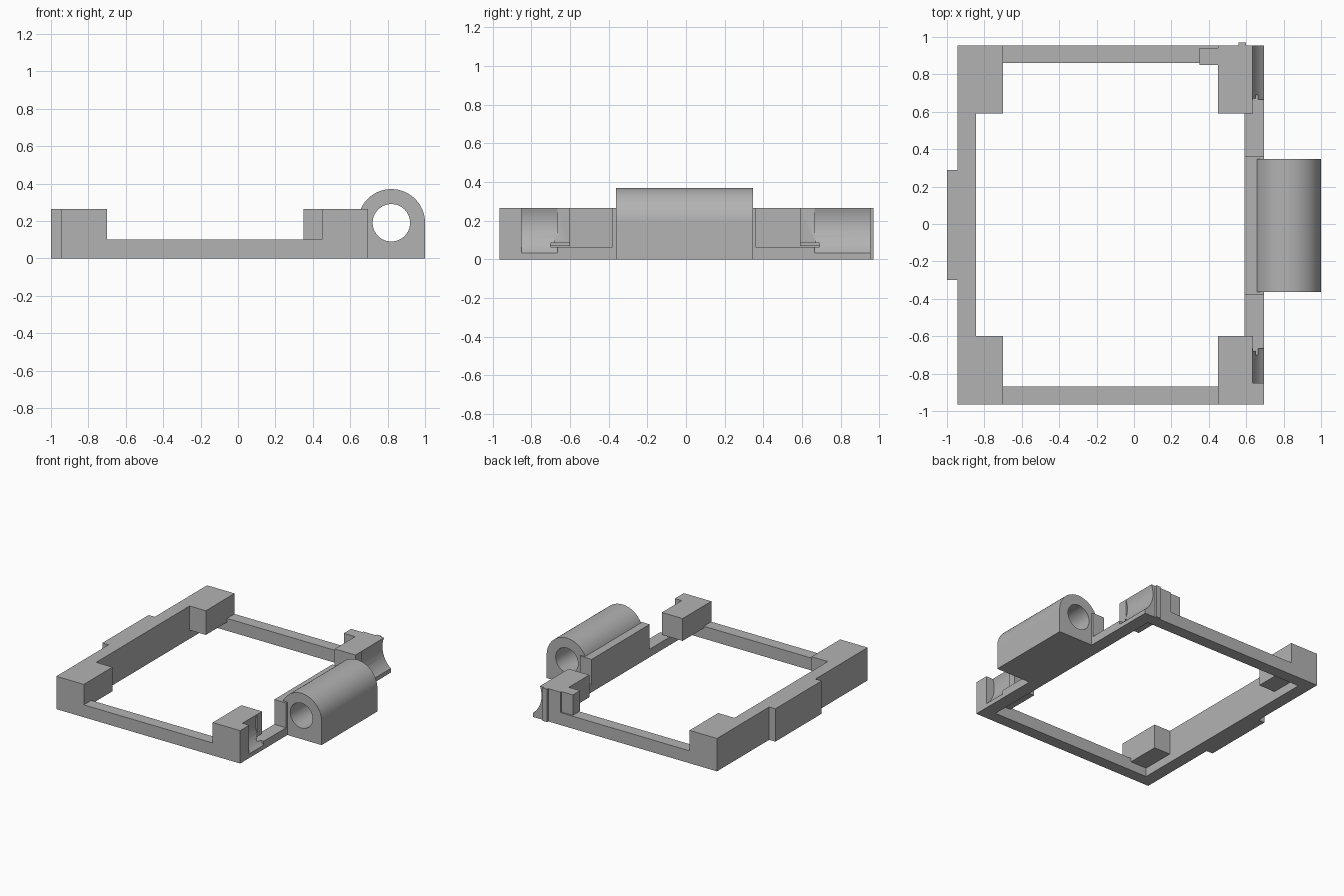
import bpy, bmesh, math
from mathutils import Vector

if "Cube" in bpy.data.objects:
    bpy.data.objects.remove(bpy.data.objects["Cube"], do_unlink=True)

grey = bpy.data.materials.new("light grey plastic")
grey.use_nodes = True
grey.diffuse_color = (0.45, 0.45, 0.45, 1)
grey.node_tree.nodes["Principled BSDF"].inputs["Base Color"].default_value = (0.45, 0.45, 0.45, 1)


def prism(name, outline, axis, lo, hi):
    """Extrude a 2D outline along an axis; the outline uses the other two axes in order."""
    bm = bmesh.new()
    verts = []
    for p in outline:
        co = list(p)
        co.insert(axis, lo)
        verts.append(bm.verts.new(co))
    face = bm.faces.new(verts)
    ext = bmesh.ops.extrude_face_region(bm, geom=[face])
    step = Vector((0, 0, 0))
    step[axis] = hi - lo
    bmesh.ops.translate(bm, vec=step, verts=[g for g in ext["geom"] if isinstance(g, bmesh.types.BMVert)])
    bmesh.ops.recalc_face_normals(bm, faces=bm.faces)
    mesh = bpy.data.meshes.new(name)
    bm.to_mesh(mesh)
    bm.free()
    mesh.materials.append(grey)
    ob = bpy.data.objects.new(name, mesh)
    bpy.context.collection.objects.link(ob)
    return ob


def box(name, x, y, z):
    return prism(name, [(x[0], y[0]), (x[1], y[0]), (x[1], y[1]), (x[0], y[1])], 2, *z)


def arc(cx, cz, r, start, end, n):
    return [(cx + r * math.cos(start + (end - start) * i / n),
             cz + r * math.sin(start + (end - start) * i / n)) for i in range(n + 1)]


def rod(radius, y0, y1):
    """Round cutter along the hinge axis."""
    return prism("hinge_cutter", arc(HX, HZ, radius, 0, 2 * math.pi, 64)[:-1], 1, y0, y1)


def cut(ob, cutters):
    for c in cutters:
        mod = ob.modifiers.new("cut", 'BOOLEAN')
        mod.operation = 'DIFFERENCE'
        mod.solver = 'EXACT'
        mod.object = c
        bpy.context.view_layer.objects.active = ob
        bpy.ops.object.modifier_apply(modifier=mod.name)


def smooth(ob):
    bpy.ops.object.select_all(action='DESELECT')
    ob.select_set(True)
    bpy.context.view_layer.objects.active = ob
    bpy.ops.object.shade_smooth_by_angle(angle=math.radians(30))


HX, HZ = 0.82, 0.19           # hinge axis
TOP = 0.265                   # height of walls and corners
FRONT, BACK = -0.965, 0.955   # outer ends of the frame

# Left wall with its outer tab
box("left_wall", (-0.945, -0.845), (FRONT, BACK), (0, TOP))
box("left_tab", (-1.0, -0.945), (-0.3, 0.29), (0, TOP))

# Low front and back rails
box("front_rail", (-0.845, 0.59), (FRONT, -0.87), (0, 0.1))
box("back_rail", (-0.845, 0.59), (0.86, BACK), (0, 0.1))

# Left corner blocks, overhanging the opening
for name, y in (("front", (FRONT, -0.6)), ("back", (0.59, BACK))):
    box(name + "_left_corner", (-0.845, -0.7), y, (0.07, TOP))

# Right rail: low ends and a tall middle wall
steps = [(FRONT, 0), (BACK, 0), (BACK, 0.085), (0.69, 0.085), (0.69, 0.065),
         (0.36, 0.065), (0.36, TOP), (-0.38, TOP), (-0.38, 0.065),
         (-0.7, 0.065), (-0.7, 0.085), (FRONT, 0.085)]
right_rail = prism("right_rail", steps, 0, 0.59, 0.695)

# Right corner blocks, stepped on the inner side
front_corner = prism("front_right_corner", [
    (0.45, FRONT), (0.695, FRONT), (0.695, -0.68), (0.635, -0.68),
    (0.635, -0.6), (0.45, -0.6)], 2, 0.085, TOP)
back_corner = prism("back_right_corner", [
    (0.45, BACK), (0.695, BACK), (0.695, 0.67), (0.635, 0.67),
    (0.635, 0.59), (0.45, 0.59)], 2, 0.085, TOP)

# Round clearance hollows around the hinge axis
hollows = [rod(0.2, -0.85, -0.665), rod(0.2, 0.665, 1.0)]
cut(right_rail, hollows)
cut(front_corner, hollows[:1])
cut(back_corner, hollows[1:])
for ob in (right_rail, front_corner, back_corner):
    smooth(ob)

# Small catch pieces at the back corner
box("back_catch", (0.35, 0.45), (0.85, 0.942), (0.1, TOP))
box("back_nub", (0.56, 0.6), (BACK, 0.97), (0, TOP))

# Hinge barrel: arched block with a round bore
radius = 0.18
shape = [(0.655, 0), (HX + radius, 0)] + arc(HX, HZ, radius, 0, math.radians(156), 40) + [(0.655, TOP)]
barrel = prism("hinge_barrel", shape, 1, -0.363, 0.347)
bore = rod(0.1, -0.5, 0.5)
cut(barrel, [bore])
smooth(barrel)

for c in hollows + [bore]:
    bpy.data.objects.remove(c, do_unlink=True)
